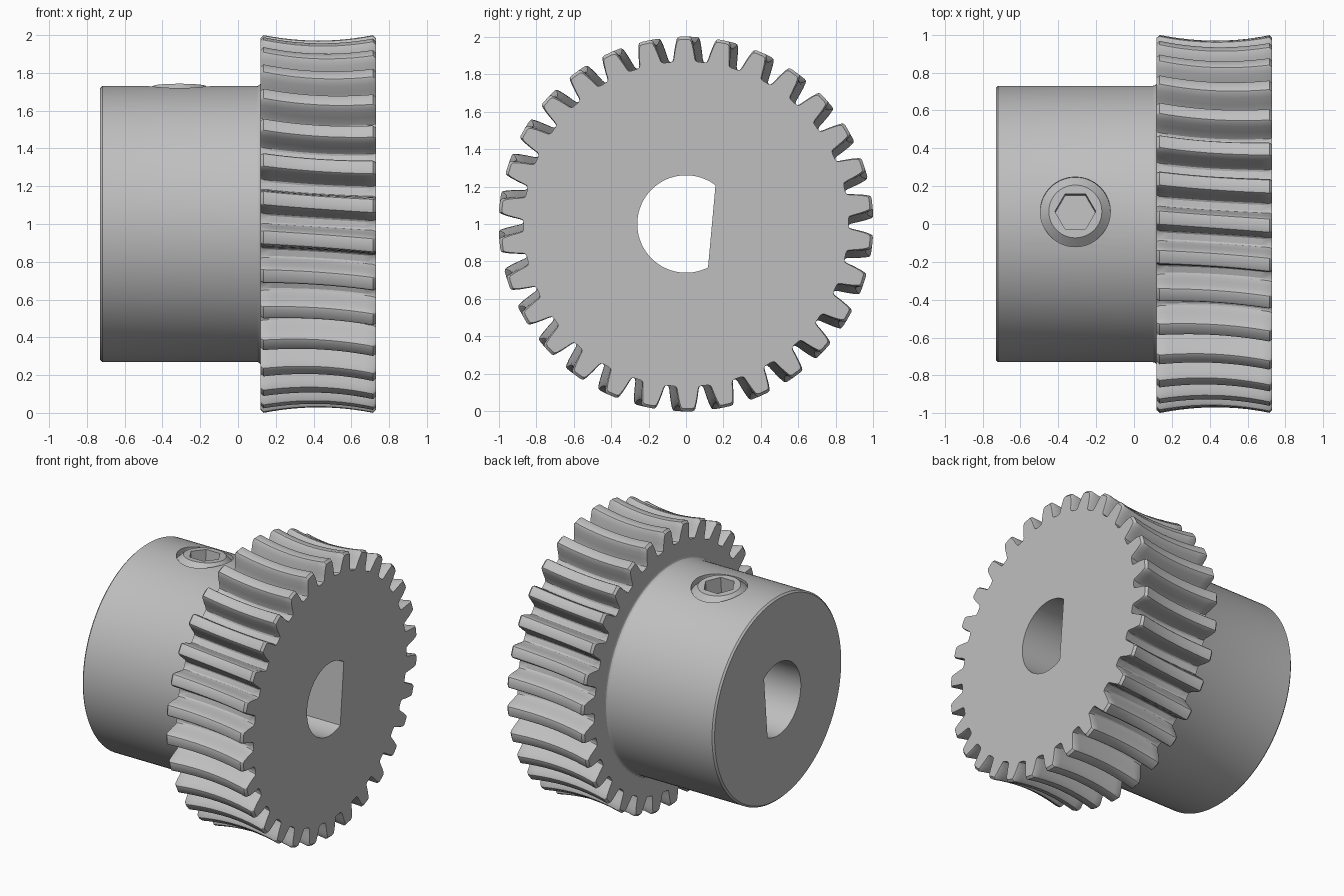
import bpy, bmesh, math
from mathutils import Matrix, Vector

if "Cube" in bpy.data.objects:
    bpy.data.objects.remove(bpy.data.objects["Cube"])

TILT = math.radians(5.2)      # bore and set screw are turned about the axle
TEETH = 30
GEAR_BACK, GEAR_FRONT = 0.12, 0.73

steel = bpy.data.materials.new("steel_grey")
steel.use_nodes = True
grey = (0.52, 0.52, 0.52, 1)
steel.diffuse_color = grey
steel.node_tree.nodes["Principled BSDF"].inputs["Base Color"].default_value = grey


def loft(name, rings):
    """Solid skinned through equal-length rings, with flat end caps."""
    bm = bmesh.new()
    rows = [[bm.verts.new(p) for p in ring] for ring in rings]
    n = len(rows[0])
    for a, b in zip(rows, rows[1:]):
        for i in range(n):
            j = (i + 1) % n
            bm.faces.new((a[i], a[j], b[j], b[i]))
    bm.faces.new(rows[0][::-1])
    bm.faces.new(rows[-1])
    bmesh.ops.recalc_face_normals(bm, faces=bm.faces)
    mesh = bpy.data.meshes.new(name)
    bm.to_mesh(mesh)
    bm.free()
    mesh.materials.append(steel)
    obj = bpy.data.objects.new(name, mesh)
    bpy.context.collection.objects.link(obj)
    return obj


def lathe(name, profile, matrix, sides):
    """Solid of revolution from (radius, height) points."""
    turns = [2 * math.pi * i / sides for i in range(sides)]
    return loft(name, [[matrix @ Vector((r * math.cos(t), r * math.sin(t), h))
                        for t in turns] for r, h in profile])


def polar(x, r, a):
    """Point around the axle; the angle runs from the top towards +y."""
    return (x, r * math.sin(a), 1 + r * math.cos(a))


def select(obj):
    bpy.ops.object.select_all(action='DESELECT')
    obj.select_set(True)
    bpy.context.view_layer.objects.active = obj


def cut(obj, cutter):
    cutter.hide_render = True
    mod = obj.modifiers.new("cut", 'BOOLEAN')
    mod.operation, mod.solver, mod.object = 'DIFFERENCE', 'EXACT', cutter
    select(obj)
    bpy.ops.object.modifier_apply(modifier=mod.name)


# Half tooth outline: (half angle, fraction of tooth depth)
half = [(0.085, 0.0), (0.075, 0.04), (0.068, 0.14), (0.060, 0.4),
        (0.050, 0.7), (0.041, 0.91), (0.035, 0.975), (0.024, 1.0)]
tooth = [(-a, t) for a, t in half] + [(a, t) for a, t in reversed(half)]


def gear_ring(u):
    """Gear section at u = -1 (back) to 1 (front), with a concave throat."""
    x = GEAR_BACK + (GEAR_FRONT - GEAR_BACK) * (u + 1) / 2
    throat = 0.032 * (1 - u * u)
    end = abs(u) == 1
    root = 0.867 - throat
    tip = 1.003 - throat - (0.018 if end else 0)
    twist = 0.0125 - 0.0225 * u
    width = 0.92 if end else 1
    return [polar(x, root + (tip - root) * t,
                  2 * math.pi * k / TEETH + twist + a * (width if t else 1))
            for k in range(TEETH) for a, t in tooth]


# Toothed wheel
steps = [-1, -0.95] + [i / 10 for i in range(-8, 9, 2)] + [0.95, 1]
wheel = loft("toothed_wheel", [gear_ring(u) for u in steps])

# Hub with chamfered end and a small fillet against the wheel
fillet = [(0.75 - 0.02 * math.sin(t), 0.12 - 0.02 * (1 - math.cos(t)))
          for t in (math.pi / 2, math.pi / 3, math.pi / 6, 0)]
along_x = Matrix.Translation((0, 0, 1)) @ Matrix.Rotation(math.pi / 2, 4, 'Y')
hub = lathe("hub", [(0.718, -0.73), (0.73, -0.718)] + fillet, along_x, 128)

# D-shaped bore through wheel and hub
spread = math.acos(0.138 / 0.26)
start = math.pi / 2 + TILT + spread
arc = [start + (2 * math.pi - 2 * spread) * i / 64 for i in range(65)]
bore = loft("bore_cutter", [[polar(x, 0.26, a) for a in arc] for x in (-1, 1)])
cut(wheel, bore)
cut(hub, bore)

# Set screw with hexagonal socket, seated in a radial hole
radial = Matrix.Translation((-0.31, 0, 1)) @ Matrix.Rotation(-TILT, 4, 'X')
hole = lathe("screw_hole_cutter", [(0.185, 0.5), (0.185, 0.9)], radial, 64)
cut(hub, hole)
screw = lathe("set_screw", [(0.185, 0.5), (0.185, 0.69), (0.14, 0.733)], radial, 64)
socket = lathe("socket_cutter", [(0.108, 0.62), (0.108, 0.9)], radial, 6)
cut(screw, socket)

for helper in (bore, hole, socket):
    bpy.data.objects.remove(helper)

for part in (wheel, hub, screw):
    select(part)
    bpy.ops.object.shade_smooth_by_angle(angle=math.radians(30))
